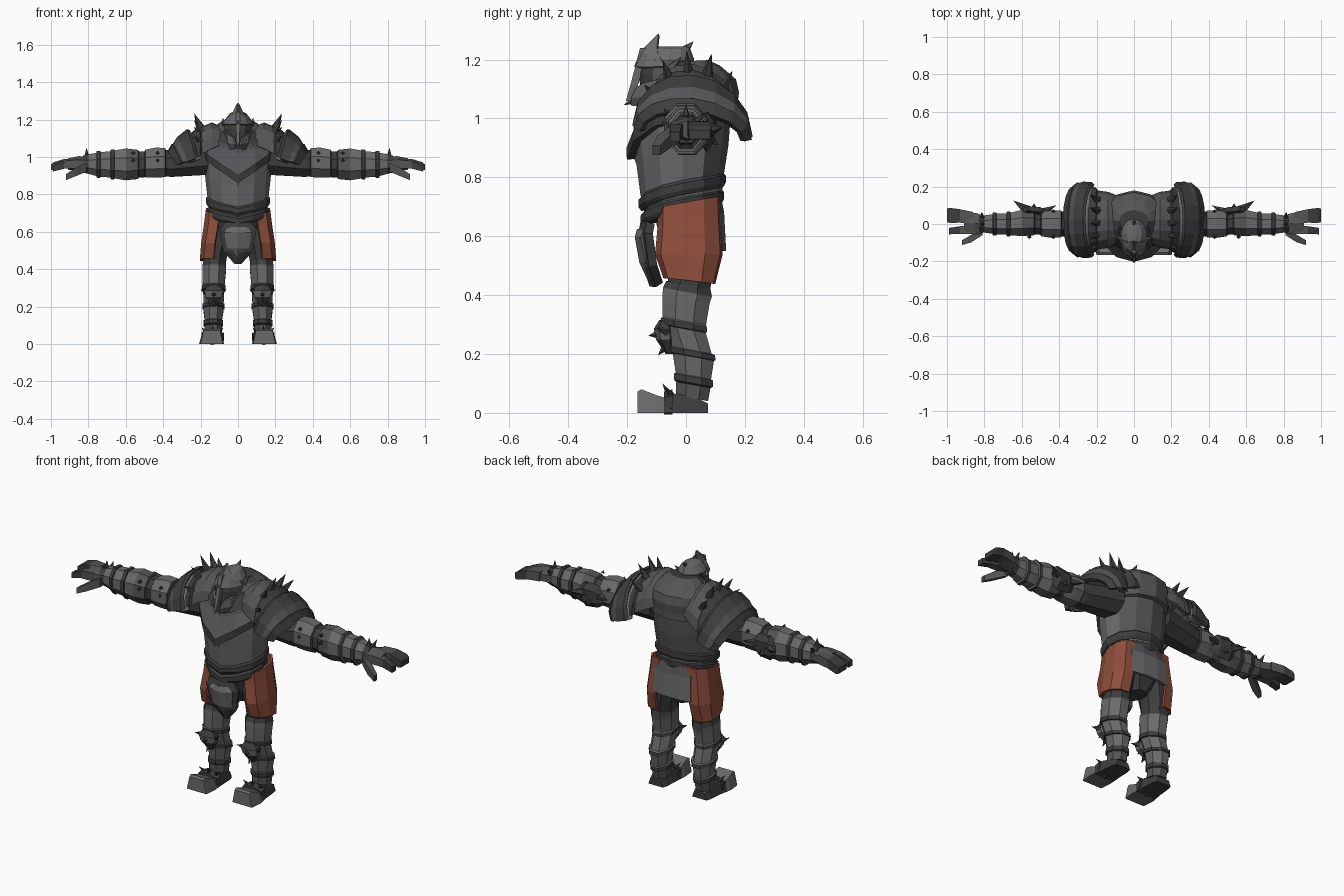
import bpy, bmesh, math
from mathutils import Vector

# Flat colours
MATS = []
for name, col in (("light_steel", (0.145, 0.145, 0.15)), ("mid_steel", (0.09, 0.09, 0.094)),
                  ("dark_steel", (0.047, 0.047, 0.047)), ("rust_cloth", (0.27, 0.075, 0.045))):
    m = bpy.data.materials.new(name)
    m.diffuse_color = (*col, 1)
    MATS.append(m)
L, M, D, R = range(4)


def make(name, verts, faces, mats, mirror=False, thick=0, closed=True):
    me = bpy.data.meshes.new(name)
    me.from_pydata([tuple(v) for v in verts], [], faces)
    for m in MATS:
        me.materials.append(m)
    for p, i in zip(me.polygons, mats):
        p.material_index = i
    ob = bpy.data.objects.new(name, me)
    bpy.context.collection.objects.link(ob)
    if closed:
        bm = bmesh.new()
        bm.from_mesh(me)
        bmesh.ops.recalc_face_normals(bm, faces=bm.faces)
        bm.to_mesh(me)
        bm.free()
    if thick:
        s = ob.modifiers.new("thickness", 'SOLIDIFY')
        s.thickness, s.offset = thick, 0
    if mirror:
        ob.modifiers.new("mirror", 'MIRROR').use_mirror_merge = False
    return ob


def loft(name, rings, n=8, axis='Z', mirror=False, tilt=0, ridge=False):
    """rings: (station, centre1, centre2, radius1, radius2, material, [front dip])"""
    verts, faces, mats = [], [], []
    ph, k = (0, 1) if ridge else (math.pi / n, 1 / math.cos(math.pi / n))
    for t, c1, c2, r1, r2, m, *dip in rings:
        for i in range(n):
            a = ph + 2 * math.pi * i / n
            u, v = c1 + r1 * k * math.cos(a), c2 + r2 * k * math.sin(a)
            if axis == 'Z':
                z = t + tilt * (v - c2)
                if dip and math.sin(a) < 0:
                    z -= dip[0] * (1 - abs(math.cos(a)))
                verts.append((u, v, z))
            else:
                verts.append((t, u, v) if axis == 'X' else (u, t, v))
    for j in range(len(rings) - 1):
        for i in range(n):
            i2 = (i + 1) % n
            faces.append((j * n + i, j * n + i2, j * n + n + i2, j * n + n + i))
            mats.append(rings[j][5])
    e = (len(rings) - 1) * n
    faces += [tuple(range(n)), tuple(range(e, e + n))]
    mats += [rings[0][5], rings[-1][5]]
    return make(name, verts, faces, mats, mirror)


def sheet(name, rows, mats, thick, mirror=False):
    w = len(rows[0])
    faces, fm = [], []
    for j in range(len(rows) - 1):
        for i in range(w - 1):
            faces.append((j * w + i, j * w + i + 1, j * w + w + i + 1, j * w + w + i))
            fm.append(mats[j])
    return make(name, [p for r in rows for p in r], faces, fm, mirror, thick, False)


def spikes(name, items, mat=D, mirror=True, n=5):
    verts, faces = [], []
    for base, tip, r in items:
        b, t = Vector(base), Vector(tip)
        q = (t - b).to_track_quat('Z', 'Y')
        s = len(verts)
        for i in range(n):
            a = 2 * math.pi * i / n
            verts.append(b + q @ Vector((r * math.cos(a), r * math.sin(a), 0)))
        verts.append(t)
        faces += [(s + i, s + (i + 1) % n, s + n) for i in range(n)]
        faces.append(tuple(range(s, s + n)))
    make(name, verts, faces, [mat] * len(faces), mirror)


# Torso with a pointed breastplate; the back stays plain plate
torso = loft("torso", [
    (.68, 0, -.01, .15, .13, L), (.78, 0, -.015, .163, .14, L, .03),
    (.9, 0, -.012, .176, .156, L, .05), (.99, 0, -.012, .178, .163, D, .12), (.995, 0, -.014, .188, .187, D, .125),
    (1.035, 0, -.014, .19, .188, M, .125), (1.08, 0, .015, .18, .165, M, .07),
    (1.125, 0, .02, .165, .15, M, .04), (1.175, 0, .02, .11, .095, D), (1.195, 0, .015, .08, .06, D)],
    n=12, tilt=.05, ridge=True)
for p in torso.data.polygons:
    if p.center.y > .03 and p.center.z > .8:
        p.material_index = M
# Layered neck guard
loft("gorget", [(1.08, 0, -.035, .15, .115, M, .06), (1.1, 0, -.035, .145, .115, D, .06),
                (1.125, 0, -.03, .125, .105, D, .05), (1.14, 0, -.03, .1, .1, D, .03)], n=12, ridge=True)
# Belt bands
for i, (z, r) in enumerate(((.71, .163), (.765, .172))):
    loft(f"belt_band_{i + 1}", [(z - .025, 0, -.013, r - .008, .132 + .006 * i, D, .03),
         (z - .01, 0, -.013, r, .142 + .006 * i, D, .03), (z + .015, 0, -.013, r, .142 + .006 * i, D, .03),
         (z + .025, 0, -.013, r - .008, .132 + .006 * i, D, .03)], n=12, tilt=.18, ridge=True)
loft("pelvis", [(.5, 0, .01, .05, .06, D), (.58, 0, .01, .13, .095, D), (.7, 0, 0, .15, .115, D)], n=8)

# Front shield plate, with rim and raised centre
for name, s, y, m, th in (("groin_rim", 1, 0, D, .03), ("groin_plate", .74, -.017, L, .02)):
    rows = []
    for z, x, yy in ((.645, .065, -.14), (.61, .095, -.147), (.5, .075, -.132), (.435, .012, -.11)):
        zz = .555 + (z - .555) * s
        rows.append([(x * s * k, yy + y + .02 * abs(k), zz) for k in (-1, -.5, 0, .5, 1)])
    sheet(name, rows, [m] * 3, th)
sheet("rear_plate", [[(x * k, y - .02 * abs(k), z) for k in (-1, -.4, .4, 1)]
      for z, x, y in ((.73, .1, .12), (.68, .11, .13), (.55, .115, .137))], [M, L], .015)

# Side cloth panels
rows = []
for z, f, dx in ((.715, .97, -.022), (.65, .98, -.014), (.54, 1.06, .002), (.45, .8, .009)):
    rows.append([(x + dx, .015 + (y - .015) * f, z + (y * .18 if z > .6 else 0 if z > .5 else -.1 * y))
                 for x, y in ((.12, -.092), (.168, -.075), (.188, -.01), (.186, .06), (.155, .105), (.105, .112))])
sheet("hip_cloth", rows, [R] * 3, .014, True)

# Legs
loft("thigh", [(.38, .128, .01, .055, .065, D), (.48, .122, .015, .065, .078, D),
               (.62, .1, .015, .072, .09, D)], n=8, mirror=True)
loft("greave", [
    (.05, .132, .02, .045, .055, M), (.095, .132, .025, .046, .058, D), (.1, .132, .025, .053, .066, D),
    (.122, .132, .025, .053, .066, L), (.125, .132, .025, .046, .06, L), (.19, .131, .025, .055, .07, D),
    (.192, .131, .025, .06, .076, D), (.21, .131, .022, .06, .076, L), (.213, .131, .02, .054, .067, L),
    (.285, .13, -.003, .056, .07, D), (.288, .13, -.006, .063, .078, D), (.308, .13, -.008, .063, .078, L),
    (.312, .13, -.006, .058, .074, L), (.385, .128, .0, .063, .08, L), (.41, .127, .005, .064, .083, D),
    (.435, .127, .008, .058, .075, D)], n=8, mirror=True, tilt=-.18)
loft("knee_cap", [(.2, .13, -.055, .012, .012, D), (.25, .13, -.07, .042, .028, L),
                  (.285, .13, -.075, .05, .03, D), (.315, .13, -.068, .03, .02, D)], n=6, mirror=True)
spikes("knee_spikes", [((.13, -.085, .268), (.13, -.128, .262), .02), ((.165, -.065, .275), (.2, -.1, .29), .018),
                       ((.095, -.065, .275), (.062, -.1, .29), .018), ((.13, -.065, .23), (.13, -.095, .195), .018)])
# Boots: dark heel, upturned light toe, narrower at the top
boot = loft("boot", [(.075, .135, .016, .045, .016, D), (.05, .135, .022, .052, .022, D),
                     (-.03, .137, .033, .058, .033, D), (-.075, .14, .026, .064, .026, L),
                     (-.1, .141, .03, .067, .03, L), (-.152, .141, .04, .062, .04, L),
                     (-.165, .141, .036, .06, .036, L)], n=4, axis='Y', mirror=True)
for v in boot.data.vertices:
    if v.co.z > .02:
        v.co.x = .137 + (v.co.x - .137) * .74
loft("boot_strap", [(-.075, .138, .033, .058, .033, D), (-.045, .136, .038, .06, .037, D)],
     n=6, axis='Y', mirror=True)
spikes("boot_spikes", [((.135, -.055, .06), (.135, -.08, .1), .014), ((.17, -.05, .06), (.195, -.07, .09), .012),
                       ((.1, -.05, .06), (.078, -.07, .09), .012)])

# Arms
loft("arm", [
    (.15, .015, .99, .09, .085, D), (.36, 0, .965, .07, .072, D), (.385, 0, .967, .066, .07, D),
    (.39, 0, .97, .072, .078, L), (.44, 0, .97, .074, .08, L), (.495, 0, .965, .066, .074, D),
    (.5, 0, .963, .058, .066, D), (.53, .005, .96, .06, .07, D), (.535, .005, .96, .065, .078, M),
    (.6, .005, .96, .07, .085, L), (.66, 0, .96, .06, .075, D), (.662, 0, .96, .066, .08, D),
    (.68, 0, .96, .066, .08, L), (.682, 0, .96, .056, .07, L), (.735, 0, .96, .056, .066, D),
    (.737, 0, .96, .062, .073, D), (.755, 0, .96, .06, .072, L), (.757, 0, .96, .052, .062, L),
    (.8, 0, .962, .046, .052, D), (.83, 0, .962, .048, .045, D)], n=8, axis='X', mirror=True)
loft("elbow_guard", [(.46, .055, .95, .012, .03, D), (.5, .065, .955, .025, .055, D),
                     (.57, .07, .955, .025, .06, D), (.61, .06, .955, .012, .03, D)], n=6, axis='X', mirror=True)
spikes("elbow_spikes", [((.57, .07, .96), (.645, .125, .97), .03), ((.49, .065, .96), (.415, .1, .965), .024),
                        ((.535, .08, .93), (.535, .11, .91), .02)])
spikes("arm_rivets", [((x, y, z), (x, y * 1.15, z + .012), .012) for x in (.43, .56)
                      for y, z in ((-.07, .98), (-.065, 1.02), (.068, 1.01))], n=4)
spikes("wrist_spikes", [((.81, 0, 1.0), (.81, 0, 1.05), .016), ((.81, .035, .99), (.815, .065, 1.02), .013)])

# Hands
loft("palm", [(.8, 0, .96, .045, .035, M), (.85, .002, .965, .058, .034, M),
              (.91, .006, .962, .055, .026, M)], n=6, axis='X', mirror=True)
loft("broad_fingers", [(.86, .032, .967, .032, .025, M), (.93, .043, .965, .036, .024, D),
                       (.985, .046, .95, .04, .022, D), (1, .046, .945, .036, .015, D)], n=4, axis='X', mirror=True)
loft("finger", [(.86, -.03, .962, .024, .024, M), (.93, -.033, .958, .021, .021, D),
                (.99, -.038, .938, .017, .016, D)], n=4, axis='X', mirror=True)
loft("thumb", [(.81, -.04, .945, .02, .024, M), (.87, -.078, .918, .02, .022, M),
               (.92, -.1, .892, .013, .016, D)], n=4, axis='X', mirror=True)


# Shoulder plates: arches stepping down and outwards
def arch(x, ry, top, low, spread=0):
    pts = []
    for i in range(9):
        a = math.radians(180 - 22.5 * i)
        y = .022 + ry * math.cos(a)
        pts.append((x - spread * (1 - math.sin(a)), y, low + (top - low) * math.sin(a) - .1 * (y - .022)))
    return pts


sheet("shoulder_inner", [arch(.09, .12, 1.15, 1.05), arch(.14, .14, 1.175, 1.03), arch(.2, .15, 1.15, 1.0),
                         arch(.205, .163, 1.155, .99), arch(.24, .163, 1.125, .98, .02)], [M, M, D, D], .02, True)
sheet("shoulder_middle", [arch(.225, .16, 1.12, .97, .02), arch(.27, .175, 1.12, .96, .04),
                          arch(.315, .18, 1.08, .95, .05)], [L, M], .02, True)
sheet("shoulder_rim", [arch(.262, .18, 1.135, .98, .045), arch(.272, .192, 1.138, .97, .045),
                       arch(.318, .195, 1.1, .955, .05), arch(.345, .188, 1.06, .95, .05),
                       arch(.35, .192, 1.06, .945, .05), arch(.372, .17, 1.02, .94, .05)], [D, D, M, D, D], .02, True)
items = []
for deg in (150, 122, 96, 70, 44):
    a = math.radians(deg)
    c, s = math.cos(a), math.sin(a)
    items.append(((.19, .022 + .14 * c, .99 + .155 * s), (.235, .022 + .19 * c, .995 + .24 * s), .024))
spikes("shoulder_spikes", items)

# Helmet: skull, brow crest, nose bar, cheek plates; the dark front forms the eye slots
helmet = loft("helmet", [(1.0, 0, -.04, .065, .08, D), (1.06, 0, -.07, .064, .085, M), (1.15, 0, -.068, .074, .09, M),
                         (1.2, 0, -.06, .07, .088, L), (1.235, 0, -.05, .042, .065, L),
                         (1.245, 0, -.04, .012, .05, L)], n=12, ridge=True)
for p in helmet.data.polygons:
    if p.center.y < -.1 and p.center.z < 1.19:
        p.material_index = D
sheet("brow_crest", [[(0, -.092, 1.285), (.01, -.095, 1.252), (.03, -.098, 1.228)],
                     [(0, -.147, 1.23), (.035, -.128, 1.212), (.06, -.085, 1.203)],
                     [(0, -.172, 1.175), (.045, -.14, 1.172), (.08, -.07, 1.175)]], [L, L], .012, True)
sheet("cheek_plate", [[(.022, -.166, 1.105), (.05, -.143, 1.12), (.078, -.07, 1.14)],
                      [(.013, -.183, 1.07), (.048, -.14, 1.075), (.073, -.06, 1.085)],
                      [(.01, -.183, 1.045), (.035, -.14, 1.04), (.055, -.06, 1.045)]], [L, M], .012, True)
loft("nose_bar", [(1.06, 0, -.192, .006, .012, L), (1.12, 0, -.174, .009, .013, L),
                  (1.24, 0, -.142, .012, .014, L)], n=4)
spikes("helmet_points", [((0, -.02, 1.215), (0, .026, 1.262), .026),
                         ((0, -.18, 1.06), (0, -.212, 1.045), .012)], M, False)
spikes("helmet_side_points", [((.066, -.05, 1.17), (.082, -.015, 1.21), .018)], M)
